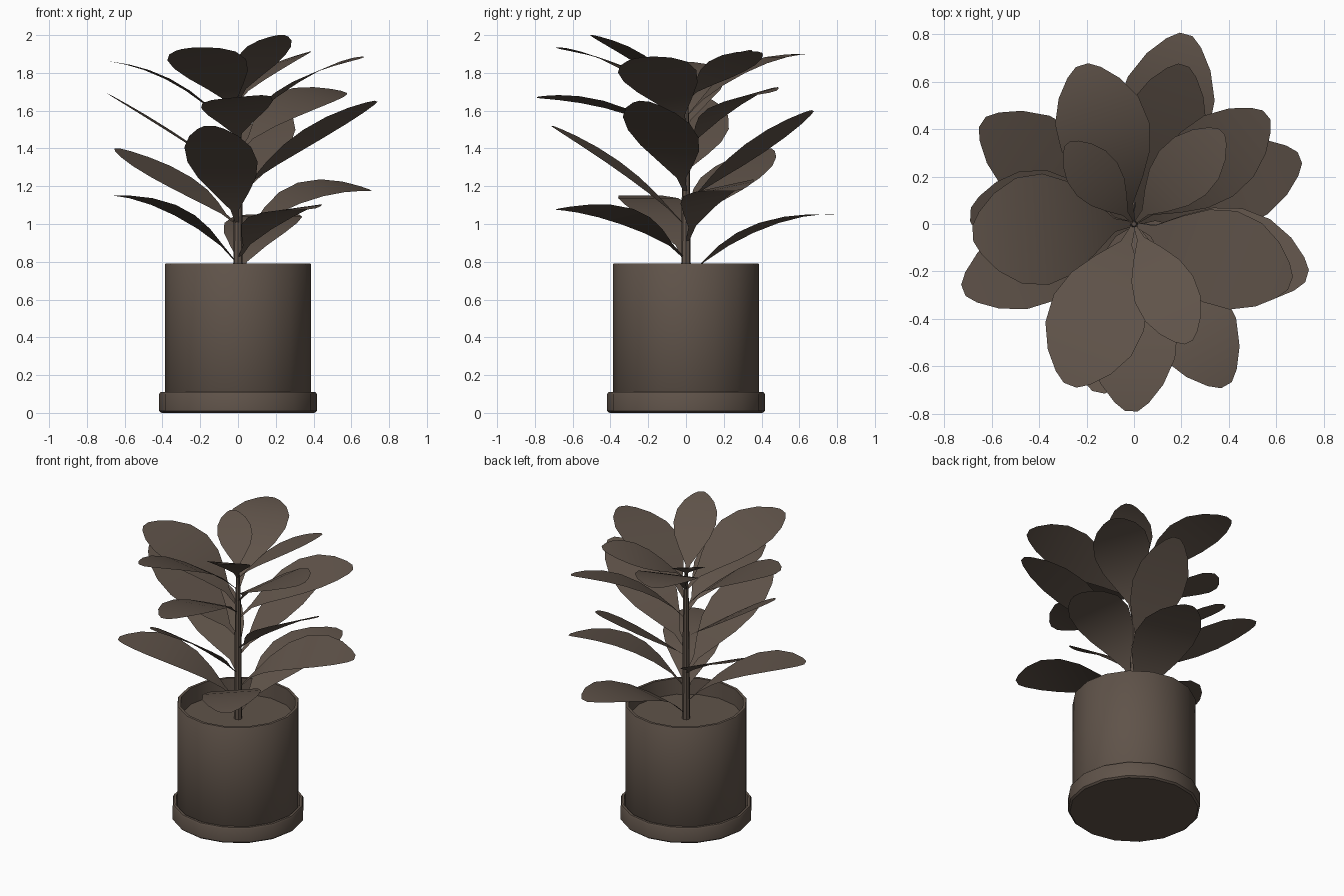
import bpy
import bmesh
from mathutils import Vector

if "Cube" in bpy.data.objects:
    bpy.data.objects.remove(bpy.data.objects["Cube"], do_unlink=True)

SIDES = 16


def make_material(name, colour):
    material = bpy.data.materials.new(name)
    material.use_nodes = True
    material.diffuse_color = colour
    material.node_tree.nodes["Principled BSDF"].inputs["Base Color"].default_value = colour
    return material


brown = make_material("warm brown", (0.115, 0.086, 0.067, 1))


def finish(bm, name, angle=0.7):
    """Turn a bmesh into a smooth shaded object."""
    mesh = bpy.data.meshes.new(name)
    bm.to_mesh(mesh)
    bm.free()
    mesh.materials.append(brown)
    obj = bpy.data.objects.new(name, mesh)
    bpy.context.collection.objects.link(obj)
    bpy.ops.object.select_all(action="DESELECT")
    obj.select_set(True)
    bpy.context.view_layer.objects.active = obj
    bpy.ops.object.shade_smooth_by_angle(angle=angle)
    return obj


def lathe(name, profile, sides=SIDES):
    """Stack rings of (radius, height) and close both ends."""
    bm = bmesh.new()
    rings = []
    for radius, height in profile:
        ring = bmesh.ops.create_circle(bm, segments=sides, radius=radius)["verts"]
        for vert in ring:
            vert.co.z = height
        rings.append(ring)
    for low, high in zip(rings, rings[1:]):
        for i in range(sides):
            j = (i + 1) % sides
            bm.faces.new((low[i], low[j], high[j], high[i]))
    bm.faces.new(rings[0])
    bm.faces.new(rings[-1])
    bmesh.ops.recalc_face_normals(bm, faces=bm.faces)
    return finish(bm, name)


# Saucer with a raised lip, pot with hollow top, and soil
lathe("saucer", [(0.405, 0), (0.417, 0.01), (0.417, 0.1), (0.411, 0.11),
                 (0.395, 0.11), (0.39, 0.04)])
lathe("pot", [(0.37, 0.03), (0.387, 0.05), (0.387, 0.785), (0.383, 0.79),
              (0.365, 0.79), (0.36, 0.66)])
lathe("soil", [(0.362, 0.66), (0.362, 0.68)])

# Stem
lathe("stem", [(0.026, 0.67), (0.023, 1.1), (0.018, 1.5), (0.01, 1.7)], sides=8)

# Half width of the blade along its length
BLADE = [(0, 0.05), (0.12, 0.12), (0.27, 0.5), (0.42, 0.83), (0.58, 1),
         (0.74, 0.95), (0.87, 0.7), (0.96, 0.38), (1, 0.14)]


def leaf(name, tip, root_height, width, arch, tilt):
    """Bend an obovate blade along a curve from the stem to the tip."""
    tip = Vector(tip)
    outward = Vector((tip.x, tip.y, 0)).normalized()
    across = Vector((-outward.y, outward.x, tilt))
    root = outward * 0.012 + Vector((0, 0, root_height))
    control = root.lerp(tip, 0.42) + Vector((0, 0, arch))
    bm = bmesh.new()
    rows = []
    for t, half in BLADE:
        centre = root.lerp(control, t).lerp(control.lerp(tip, t), t)
        side = across * half * width / 2
        rows.append([bm.verts.new(centre - side), bm.verts.new(centre + side)])
    for near, far in zip(rows, rows[1:]):
        bm.faces.new((near[0], far[0], far[1], near[1]))
    return finish(bm, name, angle=1.0)


# Leaves by tier: tip position, root height, width, arch, sideways tilt
TIERS = {
    "bottom": [((0.22, 0.8, 1.05), 0.72, 0.4, 0.22, 0),
               ((0.39, -0.68, 1.08), 0.82, 0.37, 0.2, 0.12),
               ((-0.72, -0.28, 1.15), 0.8, 0.36, 0.23, 0),
               ((0.7, 0.28, 1.18), 0.9, 0.36, 0.27, 0.2)],
    "lower": [((-0.64, 0.43, 1.4), 1, 0.38, 0.06, 0),
              ((-0.15, -0.71, 1.52), 1, 0.38, 0.1, 0),
              ((0.21, 0.67, 1.6), 1.12, 0.34, 0.05, -0.12),
              ((0.73, -0.22, 1.65), 1.17, 0.39, 0.1, -0.1)],
    "middle": [((-0.69, 0.04, 1.69), 1.25, 0.41, 0.03, 0),
               ((-0.01, -0.79, 1.67), 1.42, 0.38, 0.16, 0.1),
               ((0.56, 0.46, 1.7), 1.38, 0.35, 0.2, 0.22)],
    "upper": [((-0.68, -0.04, 1.86), 1.47, 0.47, 0.18, 0),
              ((0.66, -0.25, 1.88), 1.5, 0.41, 0.16, 0.15),
              ((-0.27, -0.68, 1.93), 1.58, 0.41, 0.16, 0.12),
              ((-0.22, 0.67, 1.9), 1.58, 0.39, 0.2, 0)],
    "top": [((0.37, 0.39, 1.91), 1.66, 0.27, 0.08, -0.2),
            ((0.23, -0.5, 2), 1.66, 0.27, 0.1, 0),
            ((-0.28, 0.34, 1.92), 1.68, 0.22, 0.06, 0)],
}
for tier, leaves in TIERS.items():
    for number, spec in enumerate(leaves, 1):
        leaf(f"{tier}_leaf_{number}", *spec)
